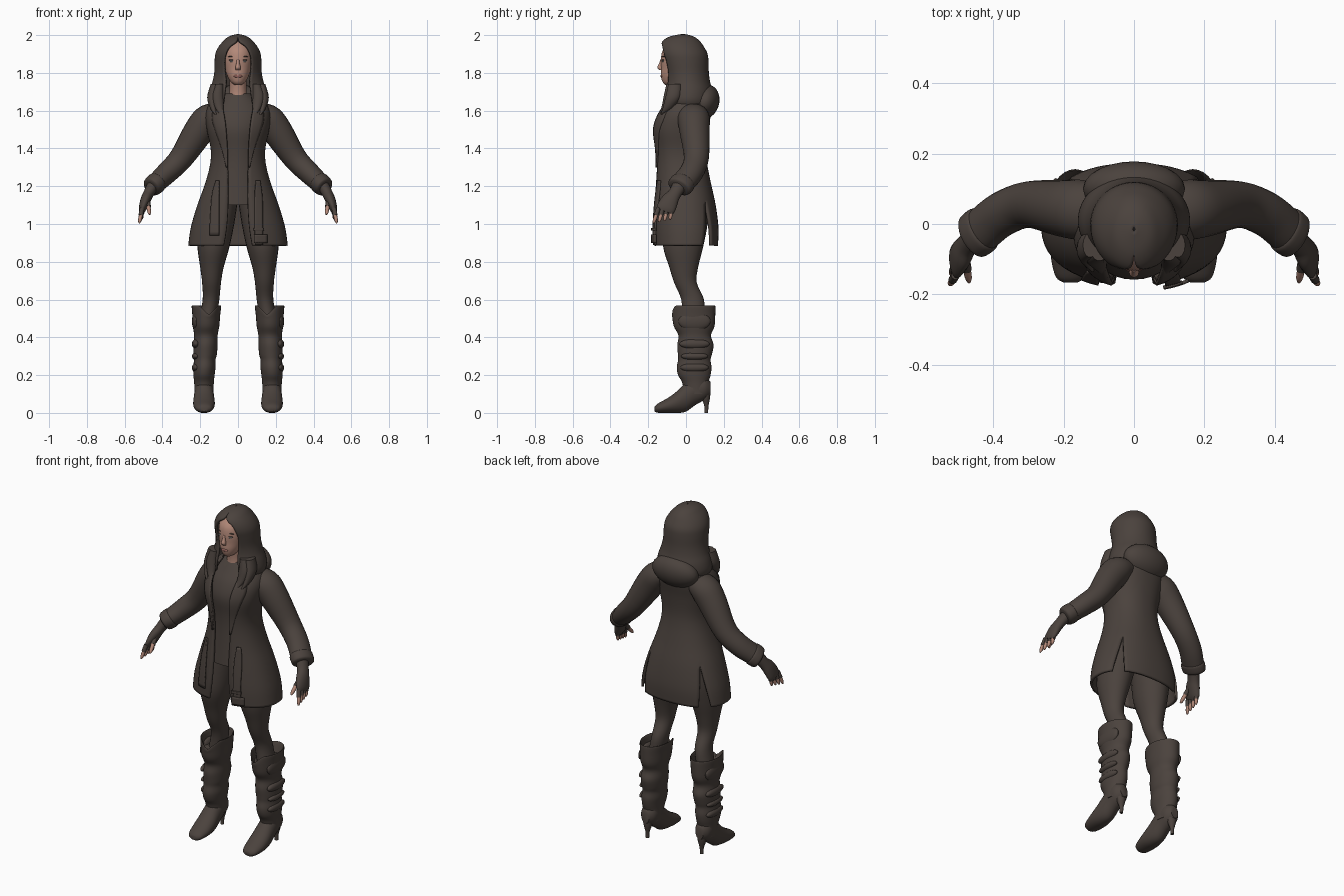
import bpy, bmesh
from math import sin, cos, pi, asin, radians
from mathutils import Vector, Matrix

if "Cube" in bpy.data.objects:
    bpy.data.objects.remove(bpy.data.objects["Cube"])

X, Y, Z = Vector((1, 0, 0)), Vector((0, 1, 0)), Vector((0, 0, 1))


def material(name, rgb):
    m = bpy.data.materials.new(name)
    m.use_nodes = True
    m.diffuse_color = (*rgb, 1)
    m.node_tree.nodes["Principled BSDF"].inputs["Base Color"].default_value = (*rgb, 1)
    return m


CLOTH = material("dark brown cloth", (0.070, 0.055, 0.047))
SKIN = material("skin", (0.45, 0.25, 0.19))
LIP = material("lips", (0.33, 0.14, 0.12))
EYE = material("pale eyes", (0.36, 0.37, 0.37))


def finish(name, bm, mat, pair=False, thick=0):
    """Turn a bmesh into one object, or into a left and right pair."""
    for side in (1, -1) if pair else (1,):
        b = bm.copy()
        bmesh.ops.scale(b, vec=(side, 1, 1), verts=b.verts)
        bmesh.ops.recalc_face_normals(b, faces=b.faces)
        full = ("left_" if side > 0 else "right_") + name if pair else name
        me = bpy.data.meshes.new(full)
        b.to_mesh(me)
        b.free()
        me.materials.append(mat)
        me.shade_smooth()
        me.set_sharp_from_angle(angle=radians(50))
        ob = bpy.data.objects.new(full, me)
        bpy.context.collection.objects.link(ob)
        if thick:
            mod = ob.modifiers.new("thickness", "SOLIDIFY")
            mod.thickness, mod.offset = thick, 0
    bm.free()


def smooth(rows, steps=4):
    """Resample rows of numbers along a smooth curve."""
    out = []
    for i in range(len(rows) - 1):
        a, b, c, d = (rows[max(0, min(len(rows) - 1, i + k))] for k in (-1, 0, 1, 2))
        for s in range(steps):
            t = s / steps
            out.append([q + t / 2 * (r - p + t * (2 * p - 5 * q + 4 * r - s4 + t * (3 * (q - r) + s4 - p)))
                        for p, q, r, s4 in zip(a, b, c, d)])
    return out + [list(rows[-1])]


def loft(name, rows, mat, pair=True, sides=20, ref=X, normal=None, edit=None):
    """Rings (x, y, z, radius along ref, other radius) joined in a capped tube."""
    bm = bmesh.new()
    pts = smooth(rows)
    pos = [Vector(p[:3]) for p in pts]
    rings = []
    for i, p in enumerate(pts):
        n = normal or (pos[min(i + 1, len(pos) - 1)] - pos[max(i - 1, 0)]).normalized()
        a = (ref - n * ref.dot(n)).normalized()
        b = n.cross(a)
        ang = [2 * pi * k / sides for k in range(sides)]
        rings.append([bm.verts.new(pos[i] + a * max(p[3], .002) * cos(t) + b * max(p[4], .002) * sin(t))
                      for t in ang])
    for r, s in zip(rings, rings[1:]):
        for k in range(sides):
            bm.faces.new((r[k], r[k - 1], s[k - 1], s[k]))
    bm.faces.new(rings[0])
    bm.faces.new(rings[-1])
    if edit:
        for v in bm.verts:
            edit(v.co)
    finish(name, bm, mat, pair)


def ball(name, loc, size, mat, pair=False, tilt=0):
    bm = bmesh.new()
    m = Matrix.Translation(loc) @ Matrix.Rotation(tilt, 4, "X") @ Matrix.Diagonal((*size, 1))
    bmesh.ops.create_uvsphere(bm, u_segments=24, v_segments=14, radius=1, matrix=m)
    finish(name, bm, mat, pair)


def grid(bm, lines):
    vs = [[bm.verts.new(p) for p in line] for line in lines]
    for r, s in zip(vs, vs[1:]):
        for k in range(len(r) - 1):
            bm.faces.new((r[k], r[k + 1], s[k + 1], s[k]))


def shell(name, rows, power, mat, thick, slit=None):
    """Garment rows (z, half width, front y, back y, half opening), with rear side slits."""
    bm = bmesh.new()
    turn = radians(130)
    strips = [[] for _ in range(3)]
    for z, w, yf, yb, gap in rows:
        t0 = asin(min(1, max(0, gap) / max(w, .001)) ** (power / 2))
        g = .15 * max(0, (slit - z) / .2) if slit else 0
        ends = [(t0, turn - g), (turn + g, 2 * pi - turn - g), (2 * pi - turn + g, 2 * pi - t0)]
        for strip, (a, b) in zip(strips, ends):
            line = []
            for k in range(17):
                t = a + (b - a) * k / 16
                s, c = sin(t), cos(t)
                sx = abs(s) ** (2 / power) * (1 if s > 0 else -1)
                cy = abs(c) ** (2 / power) * (1 if c > 0 else -1)
                line.append((w * sx, (yf + yb) / 2 - (yb - yf) / 2 * cy, z))
            strip.append(line)
    for strip in strips:
        grid(bm, strip)
    bmesh.ops.remove_doubles(bm, verts=bm.verts, dist=.0005)
    finish(name, bm, mat, thick=thick)


# Coat, open at the front, flared below the waist
coat_rows = [(.885, .257, -.165, .162, .075), (.98, .243, -.168, .165, .06), (1.1, .208, -.163, .15, .052),
             (1.22, .165, -.156, .124, .052), (1.32, .14, -.153, .105, .055), (1.4, .138, -.157, .1, .058),
             (1.5, .158, -.168, .11, .065), (1.58, .165, -.145, .125, .08), (1.64, .14, -.108, .13, .085),
             (1.69, .09, -.075, .11, .07)]
coat = smooth(coat_rows, 5)
shell("coat", coat, 2.3, CLOTH, .014, slit=1.12)


def coat_front(x, z):
    for a, b in zip(coat, coat[1:]):
        if a[0] <= z <= b[0]:
            f = (z - a[0]) / (b[0] - a[0])
            w, yf, yb = (a[i] + (b[i] - a[i]) * f for i in (1, 2, 3))
            return (yf + yb) / 2 - (yb - yf) / 2 * max(0, 1 - abs(x / w) ** 2.3) ** (1 / 2.3)
    return coat[0][2]


def panel(name, rows, off, mat, pair=False):
    """Cloth strip lying on the coat front: rows (z, inner x, outer x)."""
    bm = bmesh.new()
    lines = []
    for z, a, b in smooth(rows):
        xs = [a + (b - a) * k / 5 for k in range(6)]
        lines.append([(x, coat_front(x, z) - off, z) for x in xs])
    grid(bm, lines)
    finish(name, bm, mat, pair, thick=.01)


panel("lapel", [(1.3, .053, .062), (1.4, .056, .085), (1.5, .063, .12), (1.56, .07, .135), (1.62, .08, .125),
                (1.67, .078, .1)], .01, CLOTH, True)
panel("right_hanging_flap", [(.94, -.15, -.1), (1.05, -.145, -.1), (1.16, -.135, -.1), (1.23, -.115, -.1)], .012, CLOTH)
panel("left_hanging_strap", [(.89, .09, .13), (1.0, .088, .13), (1.14, .088, .128), (1.23, .095, .115)], .012, CLOTH)
panel("strap_buckle", [(.9, .085, .155), (.945, .085, .155)], .02, CLOTH)
panel("strap_keeper", [(.965, .083, .137), (.98, .083, .137)], .018, CLOTH)

# Shirt beneath the coat
loft("shirt", [(0, (f + b) / 2, z, w - .016, (b - f) / 2 - .01) for z, w, f, b, _ in coat_rows[2:]],
     CLOTH, pair=False, sides=32, normal=Z)

# Sleeves and cuffs
loft("sleeve", [(.08, .035, 1.585, .07, .05), (.15, .04, 1.56, .085, .078), (.205, .045, 1.495, .08, .08),
                (.3, .055, 1.35, .066, .064), (.375, .028, 1.272, .064, .058), (.43, -.015, 1.22, .064, .052),
                (.458, -.035, 1.195, .06, .046)], CLOTH, ref=Y, sides=24)
loft("cuff", [(.425, -.012, 1.224, .062, .05), (.432, -.017, 1.218, .069, .056), (.455, -.033, 1.198, .068, .053),
              (.462, -.038, 1.192, .058, .044)], CLOTH, ref=Y, sides=24)

# Fingerless gloves and fingers
loft("glove", [(.445, -.03, 1.21, .04, .034), (.474, -.06, 1.16, .035, .028), (.49, -.085, 1.125, .046, .027),
               (.504, -.105, 1.085, .05, .021), (.51, -.113, 1.065, .042, .013)], CLOTH, ref=Y)


def finger(name, base, tip, r):
    a, b = Vector(base), Vector(tip)
    m = a.lerp(b, .5)
    loft(name + "_sleeve", [(*a, r, r), (*m, r, r)], CLOTH, sides=10, ref=X)
    loft(name, [(*a.lerp(b, .4), r * .8, r * .8), (*a.lerp(b, .8), r * .75, r * .75), (*b, r * .35, r * .35)],
         SKIN, sides=10, ref=X)


for i, label in enumerate(("index", "middle", "ring", "little")):
    finger(label + "_finger", (.507, -.146 + .024 * i, 1.085), (.523 - .004 * i, -.172 + .029 * i, 1.005 + .006 * i), .0125)
finger("thumb", (.48, -.095, 1.13), (.468, -.165, 1.05), .0135)

# Legs
loft("leg", [(.1, .005, 1.13, .1, .115), (.118, -.002, 1.0, .098, .116), (.13, -.015, .88, .085, .106),
             (.138, -.012, .77, .062, .076), (.14, -.003, .69, .05, .06), (.143, .035, .6, .044, .06),
             (.16, .04, .5, .045, .06)], CLOTH, normal=Z, sides=24)


# Boots: ruched shaft with notched rim, foot, heel and side padding
def notch(co):
    if co.z > .5 and co.y < -.01:
        co.z -= .05 * max(0, 1 - abs(co.x - .155) / .05) * min(1, (co.z - .5) / .06)


loft("boot_shaft", [(.18, .055, .1, .05, .065), (.18, .05, .16, .052, .07), (.18, .044, .2, .056, .086),
                    (.178, .043, .24, .059, .092), (.176, .044, .28, .057, .086), (.174, .047, .31, .062, .09),
                    (.172, .05, .36, .064, .096), (.17, .046, .41, .062, .086), (.169, .043, .46, .07, .108),
                    (.168, .041, .52, .074, .114), (.167, .041, .565, .078, .114), (.167, .041, .56, .07, .106),
                    (.167, .041, .51, .06, .09)], CLOTH, normal=Z, sides=32, edit=notch)
loft("boot_foot", [(.18, -.166, .02, .02, .012), (.18, -.15, .025, .042, .024), (.18, -.1, .038, .055, .039),
                   (.18, -.05, .056, .057, .057), (.18, 0, .085, .053, .078), (.18, .05, .12, .05, .078),
                   (.18, .1, .132, .046, .062), (.18, .13, .128, .025, .035)], CLOTH, normal=Y, sides=24)
loft("boot_heel", [(.18, .1, .12, .035, .03), (.18, .105, .075, .024, .022), (.18, .108, .035, .012, .011),
                   (.18, .108, 0, .01, .01)], CLOTH, normal=Z, sides=14)
for n, (z, y, h) in enumerate(((.485, .085, .05), (.365, .08, .026), (.3, .072, .02), (.24, .075, .024))):
    ball("boot_pad_%d" % (n + 1), (.222, .045, z), (.022, y, h), CLOTH, True)

# Head and neck
loft("neck", [(0, -.02, 1.64, .058, .055), (0, -.025, 1.7, .045, .045), (0, -.03, 1.78, .045, .05)],
     SKIN, pair=False, normal=Z)
loft("head", [(0, -.09, 1.737, .018, .02), (0, -.08, 1.752, .038, .044), (0, -.065, 1.785, .057, .068),
              (0, -.056, 1.825, .068, .076), (0, -.05, 1.87, .074, .083), (0, -.04, 1.92, .072, .083),
              (0, -.02, 1.965, .05, .065)], SKIN, pair=False, sides=32, normal=Z)
loft("nose", [(0, -.128, 1.872, .007, .008), (0, -.133, 1.85, .009, .01), (0, -.137, 1.828, .014, .015),
              (0, -.131, 1.814, .012, .009)], SKIN, pair=False, sides=14, normal=Z)
ball("lips", (0, -.129, 1.783), (.023, .007, .008), LIP)
ball("eye", (.032, -.122, 1.862), (.013, .006, .005), EYE, True)
ball("eyelid", (.033, -.1215, 1.868), (.017, .007, .003), CLOTH, True)
ball("eyebrow", (.034, -.118, 1.886), (.02, .008, .003), CLOTH, True)

# Hood around the face, with drape at the back and loose ends in front
shell("hood", smooth([(1.6, .125, -.1, .12, .09), (1.65, .152, -.115, .135, .075), (1.7, .147, -.112, .135, .068),
                      (1.75, .13, -.105, .122, .062), (1.8, .12, -.108, .115, .067), (1.86, .118, -.122, .113, .07),
                      (1.9, .114, -.132, .108, .063), (1.935, .098, -.132, .09, .045), (1.965, .073, -.12, .068, .008),
                      (1.988, .045, -.08, .036, 0), (2.0, .002, -.02, -.01, 0)]), 2, CLOTH, .012)
ball("hood_drape", (0, .1, 1.645), (.145, .075, .095), CLOTH, tilt=radians(-20))
loft("hood_end", [(.098, -.075, 1.74, .024, .03), (.108, -.092, 1.68, .032, .026), (.1, -.112, 1.62, .024, .018),
                  (.083, -.142, 1.57, .006, .006)], CLOTH, normal=Z, sides=14)
loft("hood_side_end", [(.125, -.06, 1.74, .02, .035), (.137, -.07, 1.67, .026, .04), (.13, -.1, 1.61, .016, .025),
                       (.118, -.13, 1.58, .005, .006)], CLOTH, normal=Z, sides=14)
